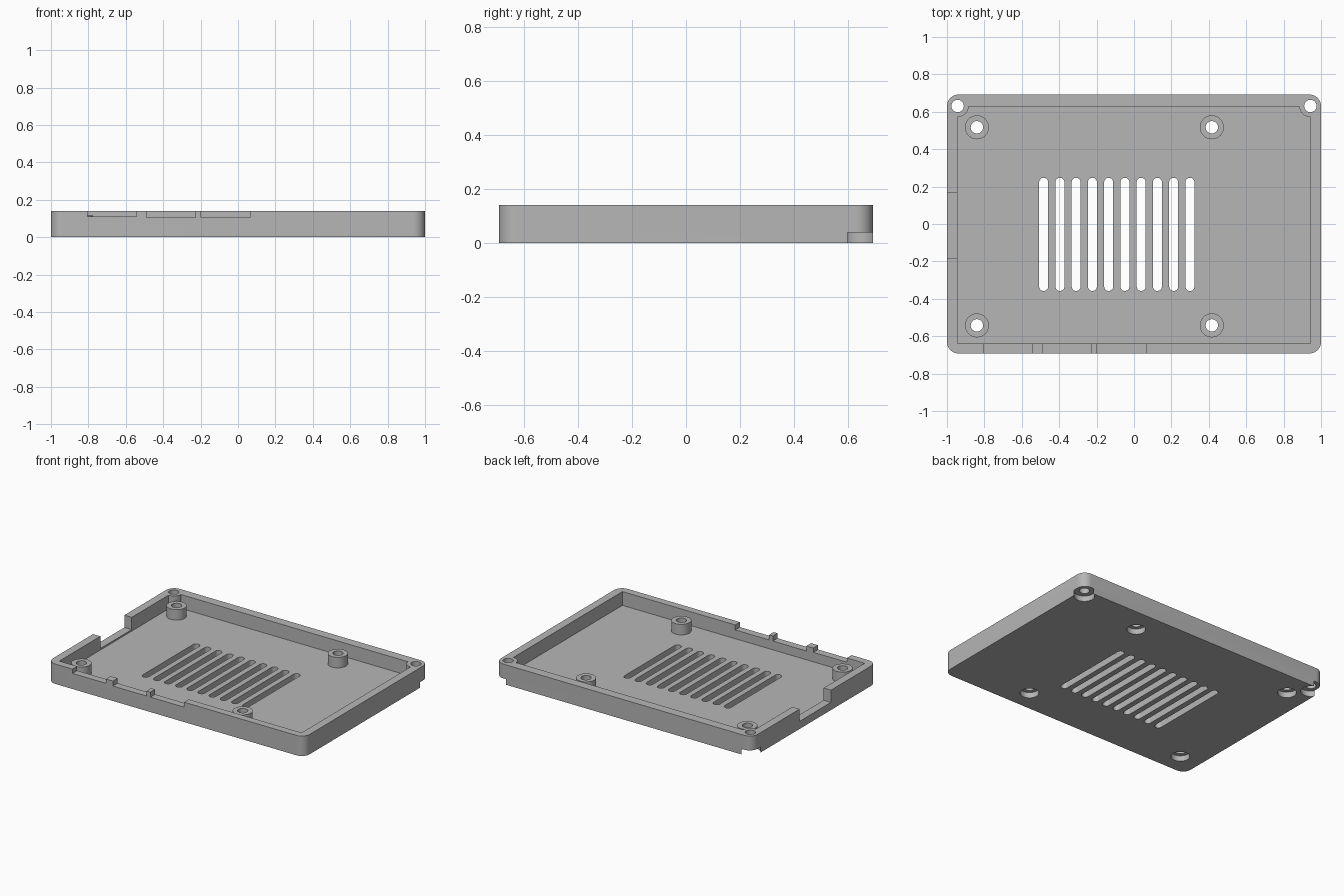
import bpy, bmesh
from math import sin, cos, pi

if "Cube" in bpy.data.objects:
    bpy.data.objects.remove(bpy.data.objects["Cube"], do_unlink=True)

HALF_X, HALF_Y, HEIGHT, FLOOR = 1.0, 0.692, 0.14, 0.043
CORNER_SCREWS = [(-0.943, 0.631), (0.943, 0.631)]
STANDOFFS = [(x, y) for x in (-0.84, 0.416) for y in (-0.542, 0.517)]

grey = bpy.data.materials.new("grey_plastic")
grey.use_nodes = True
grey.diffuse_color = (0.47, 0.47, 0.47, 1)
grey.node_tree.nodes["Principled BSDF"].inputs["Base Color"].default_value = grey.diffuse_color


def rounded(x0, x1, y0, y1, r, steps=12):
    """Outline of a rectangle with rounded corners."""
    corners = [(x1 - r, y1 - r), (x0 + r, y1 - r), (x0 + r, y0 + r), (x1 - r, y0 + r)]
    return [(cx + r * cos(a), cy + r * sin(a))
            for q, (cx, cy) in enumerate(corners)
            for a in [(q + i / steps) * pi / 2 for i in range(steps + 1)]]


def rect(x0, x1, y0, y1):
    return [(x0, y0), (x1, y0), (x1, y1), (x0, y1)]


def circle(centre, r, n=48):
    return [(centre[0] + r * cos(2 * pi * i / n), centre[1] + r * sin(2 * pi * i / n))
            for i in range(n)]


def solid(name, prisms):
    """One object made of upright prisms: (outline, bottom, top)."""
    bm = bmesh.new()
    for outline, z0, z1 in prisms:
        base = bm.faces.new([bm.verts.new((x, y, z0)) for x, y in outline])
        top = bmesh.ops.extrude_face_region(bm, geom=[base])["geom"]
        verts = [v for v in top if isinstance(v, bmesh.types.BMVert)]
        bmesh.ops.translate(bm, verts=verts, vec=(0, 0, z1 - z0))
    bmesh.ops.remove_doubles(bm, verts=bm.verts, dist=1e-5)
    bmesh.ops.recalc_face_normals(bm, faces=bm.faces)
    mesh = bpy.data.meshes.new(name)
    bm.to_mesh(mesh)
    bm.free()
    mesh.materials.append(grey)
    obj = bpy.data.objects.new(name, mesh)
    bpy.context.collection.objects.link(obj)
    return obj


def combine(target, tool, operation):
    """Apply a boolean and discard the tool."""
    mod = target.modifiers.new("combine", "BOOLEAN")
    mod.operation, mod.solver, mod.object = operation, "EXACT", tool
    bpy.context.view_layer.update()
    graph = bpy.context.evaluated_depsgraph_get()
    mesh = bpy.data.meshes.new_from_object(target.evaluated_get(graph))
    target.modifiers.clear()
    target.data = mesh
    bpy.data.objects.remove(tool, do_unlink=True)


# Tray body with a cavity that leaves round screw bosses in the back corners
tray = solid("case_tray", [(rounded(-HALF_X, HALF_X, -HALF_Y, HALF_Y, 0.062), 0, HEIGHT)])
cavity = solid("cavity_cutter", [(rect(-0.943, 0.943, -0.64, 0.627), FLOOR, 0.3)])
bosses = solid("boss_shape", [(circle(c, 0.059), -0.1, 0.4) for c in CORNER_SCREWS])
combine(cavity, bosses, "DIFFERENCE")
combine(tray, cavity, "DIFFERENCE")

# Board standoffs
combine(tray, solid("standoffs", [(circle(c, 0.064), 0.02, 0.117) for c in STANDOFFS]), "UNION")

# Screw head recesses underneath
recesses = [(circle(c, 0.06), -0.1, 0.039) for c in STANDOFFS]
recesses += [(circle(c, 0.066), -0.1, 0.039) for c in CORNER_SCREWS]
combine(tray, solid("recess_cutter", recesses), "DIFFERENCE")

# Screw holes, vent slots, port notches in the front wall and card notch in the right wall
cuts = [(circle(c, 0.033), -0.2, 0.3) for c in STANDOFFS + CORNER_SCREWS]
for i in range(10):
    x = -0.483 + i * 0.0869
    cuts.append((rounded(x - 0.024, x + 0.024, -0.358, 0.247, 0.0238, 8), -0.2, 0.3))
for x0, x1, z in [(-0.804, -0.544, 0.11), (-0.49, -0.228, 0.105), (-0.198, 0.065, 0.105)]:
    cuts.append((rect(x0, x1, -0.8, -0.62), z, 0.3))
cuts.append((rect(-1.1, -0.925, -0.184, 0.165), 0.054, 0.3))
combine(tray, solid("opening_cutter", cuts), "DIFFERENCE")

# Smooth the round walls, keep crisp edges
bpy.ops.object.select_all(action="DESELECT")
tray.select_set(True)
bpy.context.view_layer.objects.active = tray
bpy.ops.object.shade_smooth_by_angle(angle=pi / 6)
